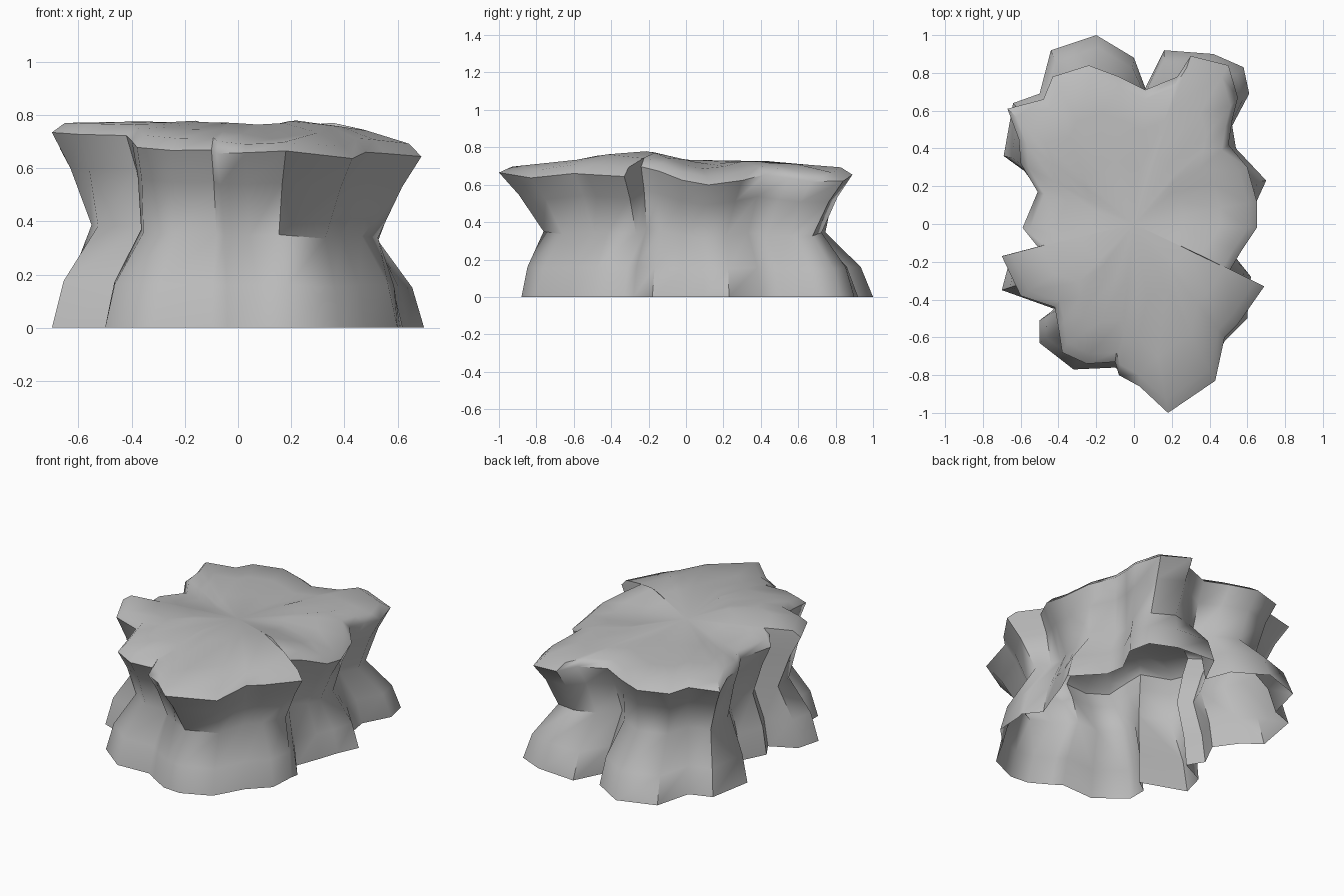
import bpy
import bmesh
from mathutils import Vector

if "Cube" in bpy.data.objects:
    bpy.data.objects.remove(bpy.data.objects["Cube"], do_unlink=True)

# Overhanging rim outline, counter-clockwise from the front tip
RIM = [
    (.18, -1), (.43, -.83), (.48, -.6), (.55, -.53), (.69, -.33), (.51, -.24),
    (.57, -.14), (.65, -.02), (.65, .12), (.6, .3), (.5, .42), (.52, .55),
    (.55, .67), (.5, .84), (.3, .89), (.23, .78), (.06, .71), (-.08, .78),
    (-.24, .84), (-.43, .78), (-.48, .66), (-.67, .61), (-.61, .45), (-.6, .32),
    (-.51, .17), (-.59, -.02), (-.51, -.12), (-.7, -.17), (-.6, -.38), (-.42, -.44),
    (-.4, -.55), (-.38, -.68), (-.25, -.74), (-.1, -.73), (-.08, -.8), (.03, -.86),
]
# Flared foot outline, paired with the rim
FOOT = [
    (.2, -.88), (.38, -.8), (.48, -.62), (.6, -.5), (.61, -.33), (.62, -.28),
    (.54, -.18), (.6, -.02), (.64, .1), (.7, .23), (.54, .4), (.52, .52),
    (.61, .69), (.58, .83), (.42, .9), (.16, .92), (.06, .72), (0, .88),
    (-.2, 1), (-.44, .92), (-.5, .69), (-.64, .64), (-.69, .36), (-.58, .28),
    (-.48, .14), (-.56, -.02), (-.5, -.12), (-.66, -.2), (-.7, -.35), (-.42, -.45),
    (-.5, -.51), (-.5, -.63), (-.32, -.77), (-.1, -.76), (-.04, -.8), (.08, -.87),
]
# Ridge line of the top, as (y, height)
RIDGE = [(-1, .7), (-.8, .69), (-.45, .76), (-.2, .78), (.1, .71),
         (.4, .73), (.6, .71), (1, .68)]


def top_height(x, y):
    """Height of the top: follows the ridge line and falls towards the left side."""
    height = RIDGE[-1][1]
    for (y0, z0), (y1, z1) in zip(RIDGE, RIDGE[1:]):
        if y0 <= y <= y1:
            height = z0 + (z1 - z0) * (y - y0) / (y1 - y0)
            break
    return height - .27 * max(0, x - .35)


def wall_ring(mix, scale, level):
    """Ring between foot and rim, pulled in by scale, at a share of the rim height."""
    ring = []
    for foot, rim in zip(FOOT, RIM):
        p = Vector(foot).lerp(Vector(rim), mix) * scale
        ring.append((p.x, p.y, level * top_height(*rim)))
    return ring


def top_ring(scale):
    """Ring on the top surface."""
    return [(x * scale, y * scale, top_height(x * scale, y * scale)) for x, y in RIM]


def build_shell(name, rings, centre, material):
    """Loft the rings into an open-bottomed shell closed by a fan at the top."""
    bm = bmesh.new()
    loops = [[bm.verts.new(p) for p in ring] for ring in rings]
    count = len(loops[0])
    for low, high in zip(loops, loops[1:]):
        for i in range(count):
            j = (i + 1) % count
            bm.faces.new((low[i], low[j], high[j], high[i]))
    tip = bm.verts.new(centre)
    for i in range(count):
        bm.faces.new((loops[-1][i], loops[-1][(i + 1) % count], tip))
    mesh = bpy.data.meshes.new(name)
    bm.to_mesh(mesh)
    bm.free()
    mesh.materials.append(material)
    obj = bpy.data.objects.new(name, mesh)
    bpy.context.collection.objects.link(obj)
    bpy.ops.object.select_all(action='DESELECT')
    obj.select_set(True)
    bpy.context.view_layer.objects.active = obj
    bpy.ops.object.shade_smooth_by_angle(angle=.95)
    return obj


# Stone colour
stone = bpy.data.materials.new("stone_grey")
stone.use_nodes = True
grey = (.5, .5, .5, 1)
stone.diffuse_color = grey
stone.node_tree.nodes["Principled BSDF"].inputs["Base Color"].default_value = grey

# Rock: flared foot, narrow waist, overhanging rim, undulating top
rings = [
    wall_ring(0, 1, 0),
    wall_ring(.1, .95, .23),
    wall_ring(.5, .81, .5),
    wall_ring(.85, .91, .78),
    wall_ring(1, 1, .95),
    top_ring(.93),
    top_ring(.7),
    top_ring(.4),
]
build_shell("rock", rings, (0, 0, top_height(0, 0)), stone)
